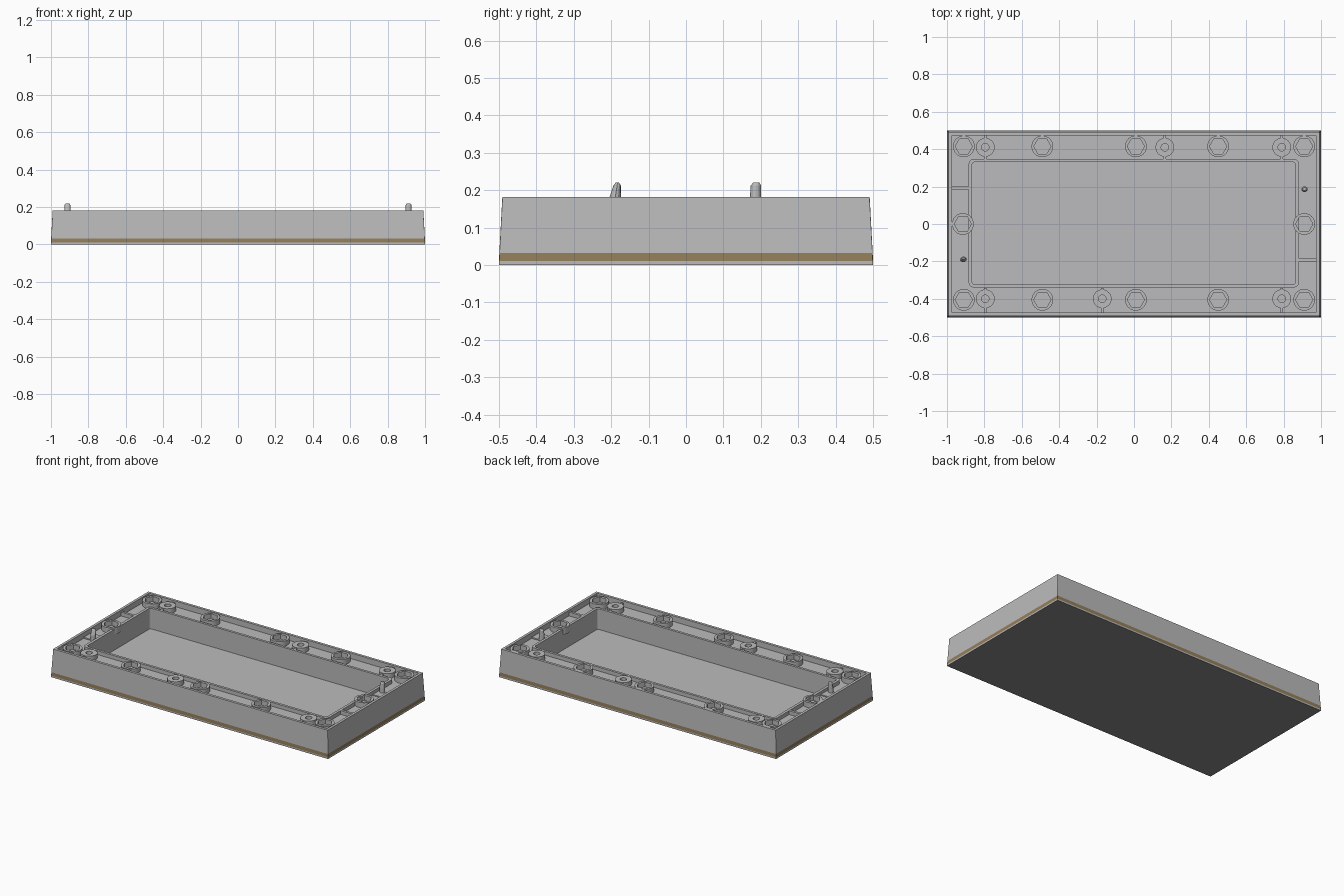
import bpy, bmesh, math

cube = bpy.data.objects.get("Cube")
if cube:
    bpy.data.objects.remove(cube, do_unlink=True)


def material(name, rgb):
    m = bpy.data.materials.new(name)
    m.use_nodes = True
    m.diffuse_color = (*rgb, 1)
    m.node_tree.nodes["Principled BSDF"].inputs["Base Color"].default_value = (*rgb, 1)
    return m


GREY = material("grey plastic", (0.5, 0.5, 0.51))
BROWN = material("brown stripe", (0.3, 0.21, 0.105))
DARK = material("dark underside", (0.25, 0.25, 0.25))

TOP, CHANNEL, FLOOR = 0.182, 0.145, 0.035


def make_object(name, bm, mats=(GREY,)):
    bmesh.ops.recalc_face_normals(bm, faces=bm.faces)
    mesh = bpy.data.meshes.new(name)
    bm.to_mesh(mesh)
    bm.free()
    for m in mats:
        mesh.materials.append(m)
    obj = bpy.data.objects.new(name, mesh)
    bpy.context.collection.objects.link(obj)
    return obj


def loft(name, rings, mats=(GREY,), bands=None):
    """Skin a list of equal-length point rings and cap both ends."""
    bm = bmesh.new()
    loops = [[bm.verts.new(p) for p in ring] for ring in rings]
    n = len(loops[0])
    for k, (a, b) in enumerate(zip(loops, loops[1:])):
        for i in range(n):
            j = (i + 1) % n
            f = bm.faces.new((a[i], a[j], b[j], b[i]))
            f.material_index = (bands or {}).get(k, 0)
    bottom = bm.faces.new(loops[0])
    bottom.material_index = len(mats) - 1
    bm.faces.new(loops[-1])
    return make_object(name, bm, mats)


def rounded_rect(z, x0, x1, y0, y1, r=0.002, steps=4):
    corners = [(x1 - r, y1 - r), (x0 + r, y1 - r), (x0 + r, y0 + r), (x1 - r, y0 + r)]
    points = []
    for q, (cx, cy) in enumerate(corners):
        for s in range(steps + 1):
            t = math.pi / 2 * (q + s / steps)
            points.append((cx + r * math.cos(t), cy + r * math.sin(t), z))
    return points


def block(name, x0, x1, y0, y1, z0, z1):
    bm = bmesh.new()
    bmesh.ops.create_cube(bm, size=1)
    for v in bm.verts:
        v.co = (x1 if v.co.x > 0 else x0, y1 if v.co.y > 0 else y0, z1 if v.co.z > 0 else z0)
    return make_object(name, bm)


def circle(x, y, z, r, hexagon=False):
    points = []
    for i in range(24):
        t = math.tau * i / 24
        k = r
        if hexagon:
            k = r * math.cos(math.pi / 6) / math.cos(t % (math.pi / 3) - math.pi / 6)
        points.append((x + k * math.cos(t), y + k * math.sin(t), z))
    return points


def boss(name, x, y, r, hole, top, hexagon):
    obj = loft(name, [circle(x, y, CHANNEL - 0.01, r), circle(x, y, top, r),
                      circle(x, y, top, hole, hexagon),
                      circle(x, y, CHANNEL + 0.002, hole, hexagon)])
    bpy.context.view_layer.objects.active = obj
    obj.select_set(True)
    bpy.ops.object.shade_smooth_by_angle()
    obj.select_set(False)


# Tapered tray body: outer wall, sunken rim channel, inner lip and deep well
well = (-0.866, 0.864, -0.323, 0.331)
lip = (-0.884, 0.881, -0.339, 0.347)
loft("tray_body", [
    rounded_rect(0, -1, 1, -0.5, 0.5),
    rounded_rect(0.01, -1, 1, -0.5, 0.5),
    rounded_rect(0.032, -0.999, 0.999, -0.499, 0.499),
    rounded_rect(TOP, -0.991, 0.991, -0.491, 0.491),
    rounded_rect(TOP, -0.974, 0.974, -0.474, 0.474),
    rounded_rect(CHANNEL, -0.974, 0.974, -0.474, 0.474),
    rounded_rect(CHANNEL, *lip, 0.025),
    rounded_rect(0.17, *lip, 0.025),
    rounded_rect(0.17, *well, 0.015),
    rounded_rect(FLOOR, *well, 0.015),
], (GREY, BROWN, DARK), {1: 1})

# Large bosses with hexagonal sockets
large = [(x, y) for x in (-0.91, -0.49, 0.01, 0.45, 0.91) for y in (-0.405, 0.415)]
large += [(-0.915, 0), (0.91, 0)]
for x, y in large:
    boss("hex_boss", x, y, 0.058, 0.046, TOP - 0.003, True)

# Small screw bosses braced by ribs to both walls
small = [(x, y) for x in (-0.795, 0.79) for y in (-0.4, 0.41)] + [(0.165, 0.41), (-0.17, -0.4)]
for x, y in small:
    boss("screw_boss", x, y, 0.05, 0.02, TOP - 0.006, False)
    side = 1 if y > 0 else -1
    for a, b in ((0.342, abs(y) - 0.046), (abs(y) + 0.046, 0.476)):
        ya, yb = sorted((side * a, side * b))
        block("boss_rib", x - 0.007, x + 0.007, ya, yb, CHANNEL - 0.01, 0.17)


def turned(name, s, x0, x1, y0, y1, z1):
    """Block on one end of the rim, repeated by a half turn with s = -1."""
    xa, xb = sorted((s * x0, s * x1))
    ya, yb = sorted((s * y0, s * y1))
    block(name, xa, xb, ya, yb, CHANNEL - 0.01, z1)


def pin_ring(x, z, rx, y0, y1):
    c, h = (y0 + y1) / 2, (y1 - y0) / 2
    angles = [math.tau * i / 12 for i in range(12)]
    return [(x + rx * math.cos(t), c + h * math.sin(t), z) for t in angles]


# End ribs and raised pads
for s in (-1, 1):
    turned("end_rib", s, 0.878, 0.976, -0.2, -0.184, 0.17)
    turned("pin_pad", s, 0.885, 0.976, 0.125, 0.2, 0.152)

# Locating pins: the front one has a sloping front face, the back one is upright
for name, x, foot, crown in (("front_pin", -0.912, -0.204, -0.194),
                             ("back_pin", 0.912, 0.171, 0.173)):
    back = foot + 0.03
    loft(name, [
        pin_ring(x, CHANNEL, 0.017, foot, back),
        pin_ring(x, TOP, 0.017, foot, back),
        pin_ring(x, 0.212, 0.015, crown, back),
        pin_ring(x, 0.22, 0.009, crown + 0.006, back - 0.005),
    ])
